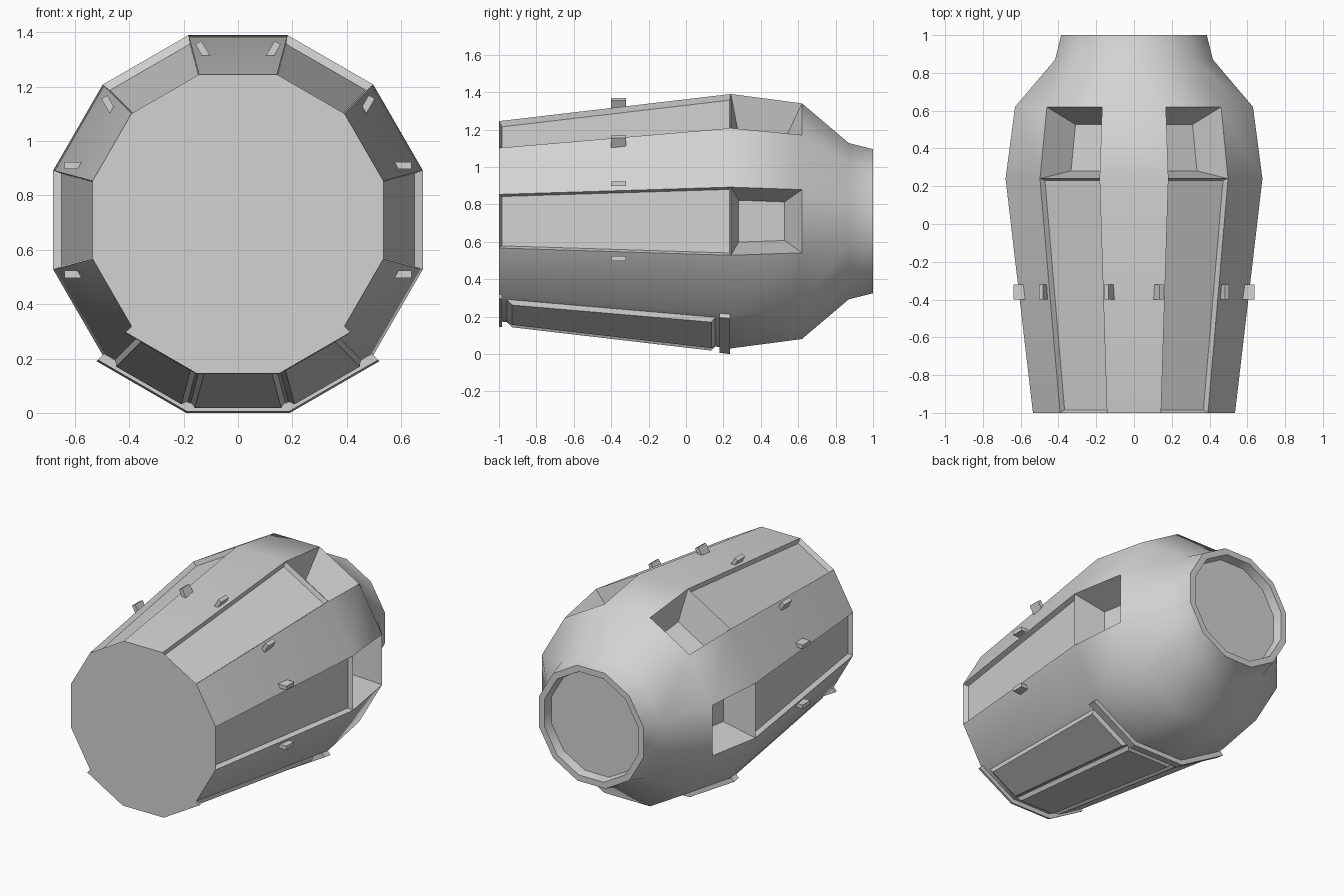
import bpy, bmesh, math
from mathutils import Vector

old = bpy.data.objects.get("Cube")
if old:
    bpy.data.objects.remove(old)

CENTRE_Z = 0.71
STEP = math.radians(30)
# Hull profile: position along y and flat-to-centre distance
PROFILE = [(-1, .535), (.24, .68), (.62, .63), (.87, .418), (1, .385)]

grey = bpy.data.materials.new("hull_grey")
grey.use_nodes = True
colour = (.65, .65, .65, 1)
grey.diffuse_color = colour
grey.node_tree.nodes["Principled BSDF"].inputs["Base Color"].default_value = colour


def apothem(y):
    (y0, a0), (y1, a1) = PROFILE[:2]
    return a0 + (a1 - a0) * (y - y0) / (y1 - y0)


def polar(angle, flat, y):
    """Corner point of the twelve-sided section."""
    r = flat / math.cos(STEP / 2)
    return Vector((r * math.cos(angle), y, CENTRE_Z + r * math.sin(angle)))


def local(angle, out, side, y):
    """Point in the frame of a side that faces the given angle."""
    c, s = math.cos(angle), math.sin(angle)
    return Vector((out * c - side * s, y, CENTRE_Z + out * s + side * c))


def finish(bm, name, smooth=False):
    bmesh.ops.recalc_face_normals(bm, faces=bm.faces[:])
    mesh = bpy.data.meshes.new(name)
    bm.to_mesh(mesh)
    bm.free()
    obj = bpy.data.objects.new(name, mesh)
    bpy.context.collection.objects.link(obj)
    mesh.materials.append(grey)
    if smooth:
        bpy.ops.object.select_all(action='DESELECT')
        obj.select_set(True)
        bpy.context.view_layer.objects.active = obj
        bpy.ops.object.shade_smooth_by_angle(angle=math.radians(35))
    return obj


def frustum(name, lower, upper):
    """Closed solid between two four-point outlines."""
    bm = bmesh.new()
    a = [bm.verts.new(p) for p in lower]
    b = [bm.verts.new(p) for p in upper]
    bm.faces.new(a)
    bm.faces.new(b)
    for i in range(4):
        j = (i + 1) % 4
        bm.faces.new((a[i], a[j], b[j], b[i]))
    return finish(bm, name)


# Hull with sunken panels, deep pockets and a recessed rear end
bm = bmesh.new()
rings = [[bm.verts.new(polar((k - .5) * STEP, flat, y)) for k in range(12)]
         for y, flat in PROFILE]
strips = [[bm.faces.new((a[k], a[(k + 1) % 12], b[(k + 1) % 12], b[k]))
           for k in range(12)] for a, b in zip(rings, rings[1:])]
bm.faces.new(rings[0])
rear = bm.faces.new(rings[-1])
bmesh.ops.recalc_face_normals(bm, faces=bm.faces[:])
RECESSED = (0, 2, 4, 6)
bmesh.ops.inset_individual(bm, faces=[strips[0][k] for k in RECESSED],
                           thickness=.012, depth=-.03, use_even_offset=True)
bmesh.ops.inset_individual(bm, faces=[strips[1][k] for k in RECESSED],
                           thickness=.068, depth=-.2, use_even_offset=True)
bmesh.ops.inset_individual(bm, faces=[rear], thickness=.04, use_even_offset=True)
bmesh.ops.inset_individual(bm, faces=[rear], thickness=.01, depth=-.06,
                           use_even_offset=True)
finish(bm, "hull", smooth=True)

# Small latches beside the sunken panels
for k in RECESSED:
    for sign in (-1, 1):
        def outline(out):
            return [local(k * STEP, out, sign * v, y) for v, y in
                    ((.187, -.4), (.213, -.4), (.213, -.32), (.187, -.32))]
        frustum(f"latch_{k}_{'upper' if sign > 0 else 'lower'}",
                outline(.57), outline(.638))


# Raised ribs across the three belly sides
def belly_rib(name, y0, y1, lift):
    bm = bmesh.new()
    rows = []
    for k in range(4):
        angle = math.radians(-135) + k * STEP
        rows.append([bm.verts.new(polar(angle, apothem(y) + d, y))
                     for y, d in ((y0, -.03), (y0, lift), (y1, lift), (y1, -.03))])
    for a, b in zip(rows, rows[1:]):
        for i in range(4):
            j = (i + 1) % 4
            bm.faces.new((a[i], a[j], b[j], b[i]))
    bm.faces.new(rows[0])
    bm.faces.new(rows[-1])
    finish(bm, name)


belly_rib("front_belly_rib", -1, -.985, .03)
belly_rib("rear_belly_rib", .18, .235, .031)


# Chamfered doors between the ribs
def belly_door(name, angle, margins):
    def outline(y0, y1, lift, extra):
        pts = []
        for y, order in ((y0, (-1, 1)), (y1, (1, -1))):
            half = apothem(y) * math.tan(STEP / 2)
            for sign in order:
                margin = margins[0 if sign < 0 else 1]
                pts.append(local(angle, apothem(y) + lift,
                                 sign * (half - margin - extra), y))
        return pts
    frustum(name, outline(-.97, .165, -.01, 0), outline(-.93, .135, .024, .02))


belly_door("left_belly_door", math.radians(-60), (.0, .04))
belly_door("middle_belly_door", math.radians(-90), (.0, .0))
belly_door("right_belly_door", math.radians(-120), (.04, .0))
